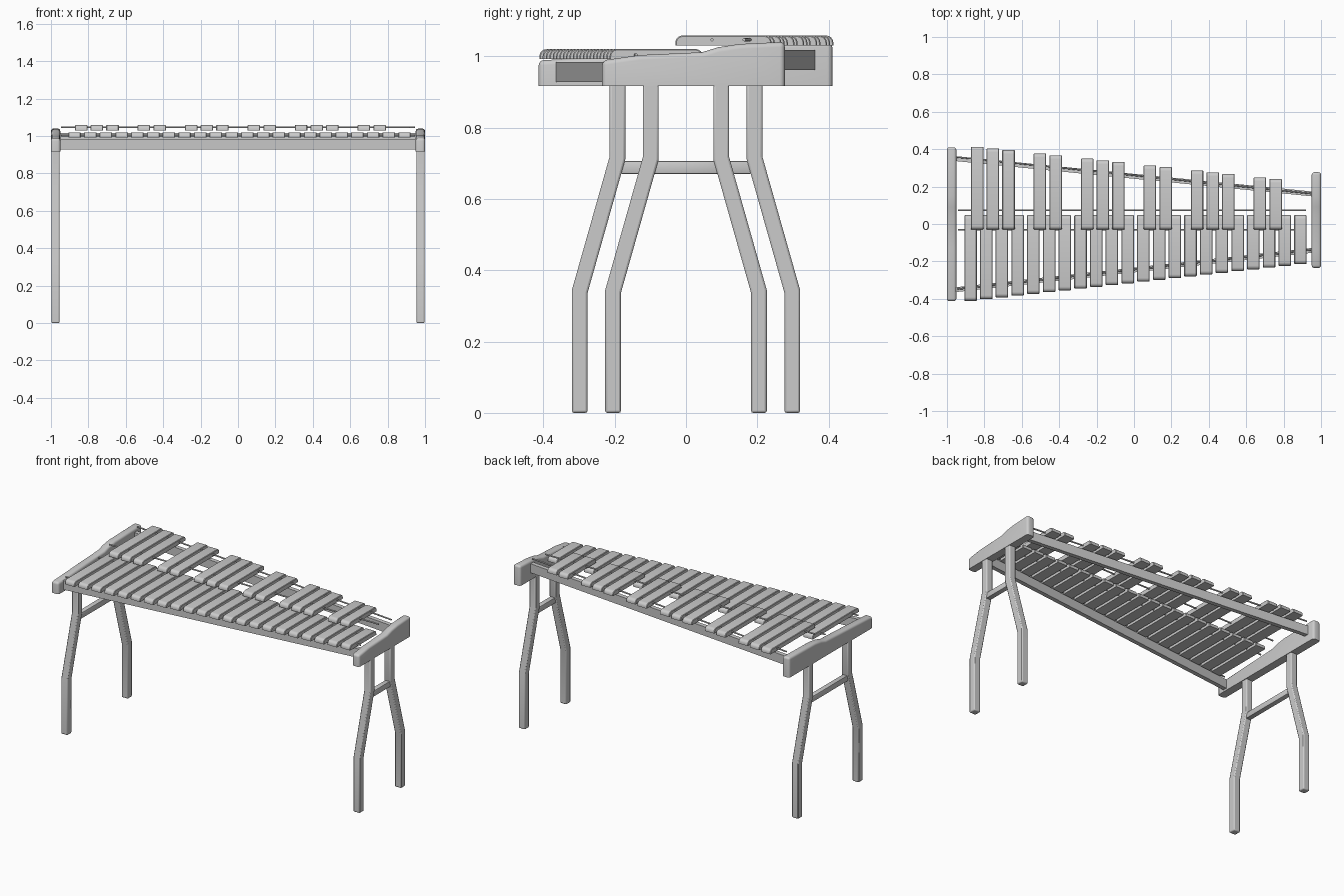
import bpy, bmesh, math
from mathutils import Vector

if "Cube" in bpy.data.objects:
    bpy.data.objects.remove(bpy.data.objects["Cube"])


def prism(name, pts, axis, lo, hi, bevel=0.0, segs=2, keep_bottom=False):
    """Extrude a 2D outline along x (points are y,z) or z (points are x,y)."""
    bm = bmesh.new()
    if axis == 'x':
        verts = [bm.verts.new((lo, a, b)) for a, b in pts]
        step = Vector((hi - lo, 0, 0))
    else:
        verts = [bm.verts.new((a, b, lo)) for a, b in pts]
        step = Vector((0, 0, hi - lo))
    face = bm.faces.new(verts)
    ext = bmesh.ops.extrude_face_region(bm, geom=[face])
    new = [g for g in ext['geom'] if isinstance(g, bmesh.types.BMVert)]
    bmesh.ops.translate(bm, verts=new, vec=step)
    bmesh.ops.recalc_face_normals(bm, faces=bm.faces)
    if bevel:
        zmin = min(v.co.z for v in bm.verts)
        edges = [e for e in bm.edges if e.calc_face_angle(0) > math.radians(35)
                 and not (keep_bottom and all(v.co.z < zmin + 1e-4 for v in e.verts))]
        bmesh.ops.bevel(bm, geom=edges, offset=bevel, segments=segs,
                        profile=0.5, affect='EDGES', clamp_overlap=True)
    me = bpy.data.meshes.new(name)
    bm.to_mesh(me)
    bm.free()
    ob = bpy.data.objects.new(name, me)
    bpy.context.collection.objects.link(ob)
    bpy.ops.object.select_all(action='DESELECT')
    ob.select_set(True)
    bpy.context.view_layer.objects.active = ob
    bpy.ops.object.shade_smooth_by_angle(angle=math.radians(35))
    return ob


def bar(name, x, width, y0, y1, z0, z1):
    """Tone bar: flat slab with rounded upper ends and softened long edges."""
    r = 0.020
    arc = [math.radians(a) for a in (0, 22.5, 45, 67.5, 90)]
    top = [(y1 - r + r * math.cos(a), z1 - r + r * math.sin(a)) for a in arc]
    top += [(y0 + r - r * math.cos(a), z1 - r + r * math.sin(a)) for a in reversed(arc)]
    ob = prism(name, [(y0, z0), (y1, z0)] + top, 'x',
               x - width / 2, x + width / 2, 0.003, 1, True)
    return ob


def cord(name, p, q, r=0.0045):
    """Thin round cord between two points."""
    p, q = Vector(p), Vector(q)
    bpy.ops.mesh.primitive_cylinder_add(vertices=10, radius=r, depth=(q - p).length,
                                        location=(p + q) / 2)
    ob = bpy.context.object
    ob.name = name
    ob.rotation_euler = (q - p).to_track_quat('Z', 'Y').to_euler()
    bpy.ops.object.shade_smooth_by_angle(angle=math.radians(50))


# Lower row of bars
for i in range(22):
    bar(f"lower_bar_{i + 1}", -0.874 + 0.084 * i, 0.067,
        -0.411 + 0.197 * i / 21, 0.047, 0.992, 1.02)

# Upper row of bars in groups of three and two
slots = [0, 1, 2, 4, 5, 7, 8, 9, 11, 12, 14, 15, 16, 18, 19]
for n, k in enumerate(slots):
    bar(f"upper_bar_{n + 1}", -0.839 + 0.084 * k, 0.067,
        -0.03, 0.413 - 0.173 * k / 19, 1.03, 1.058)

# End boards and legs
for side, label, y0, y1, leg in ((-1, "left", -0.413, 0.41, 0.192),
                                 (1, "right", -0.235, 0.277, 0.0985)):
    xa, xb = sorted((side * 0.95, side * 1.0))
    prism(f"{label}_end_board",
          [(y0, 0.916), (y1, 0.916), (y1, 1.04), (0.15, 1.034), (0.09, 1.025),
           (0.045, 1.011), (-0.13, 1.003), (y0, 0.988)],
          'x', xa, xb, 0.014, 4, True)
    lx = sorted((side * 0.954, side * 0.998))
    h = 0.022
    for s, end in ((-1, "front"), (1, "back")):
        # centre line bends outward twice, with mitred joints
        path = [(leg, 0.93, 0), (leg, 0.715, 0.004),
                (leg + 0.106, 0.34, 0.004), (leg + 0.106, 0, 0)]
        outer = [(s * (y + h), z + d) for y, z, d in path]
        inner = [(s * (y - h), z - d) for y, z, d in path]
        ob = prism(f"{label}_{end}_leg", outer + inner[::-1], 'x', *lx)
        mod = ob.modifiers.new("soft_edges", 'BEVEL')
        mod.width = 0.006
        mod.segments = 2
        mod.limit_method = 'ANGLE'
        mod.angle_limit = math.radians(40)
    # Cross brace between the legs
    b = leg - 0.01
    prism(f"{label}_leg_brace", [(-b, 0.67), (b, 0.67), (b, 0.706), (-b, 0.706)],
          'x', side * 0.976 - 0.016, side * 0.976 + 0.016, 0.004, 2)

# Long rails under the two rows, tapering towards the right
for name, ya, yb, z0, z1 in (("front_rail", -0.352, -0.14, 0.928, 0.984),
                             ("back_rail", 0.35, 0.16, 0.961, 1.017)):
    t = 0.013
    prism(name, [(-0.96, ya - t), (0.96, yb - t), (0.96, yb + t), (-0.96, ya + t)],
          'z', z0, z1)

# Cords that carry the bars
cord("front_outer_cord", (-0.945, -0.348, 1.003), (0.945, -0.139, 1.003))
cord("front_inner_cord", (-0.94, -0.031, 1.003), (0.92, -0.031, 1.003))
cord("back_inner_cord", (-0.94, 0.073, 1.046), (0.92, 0.073, 1.046))
cord("back_outer_cord", (-0.945, 0.358, 1.046), (0.945, 0.163, 1.046))
